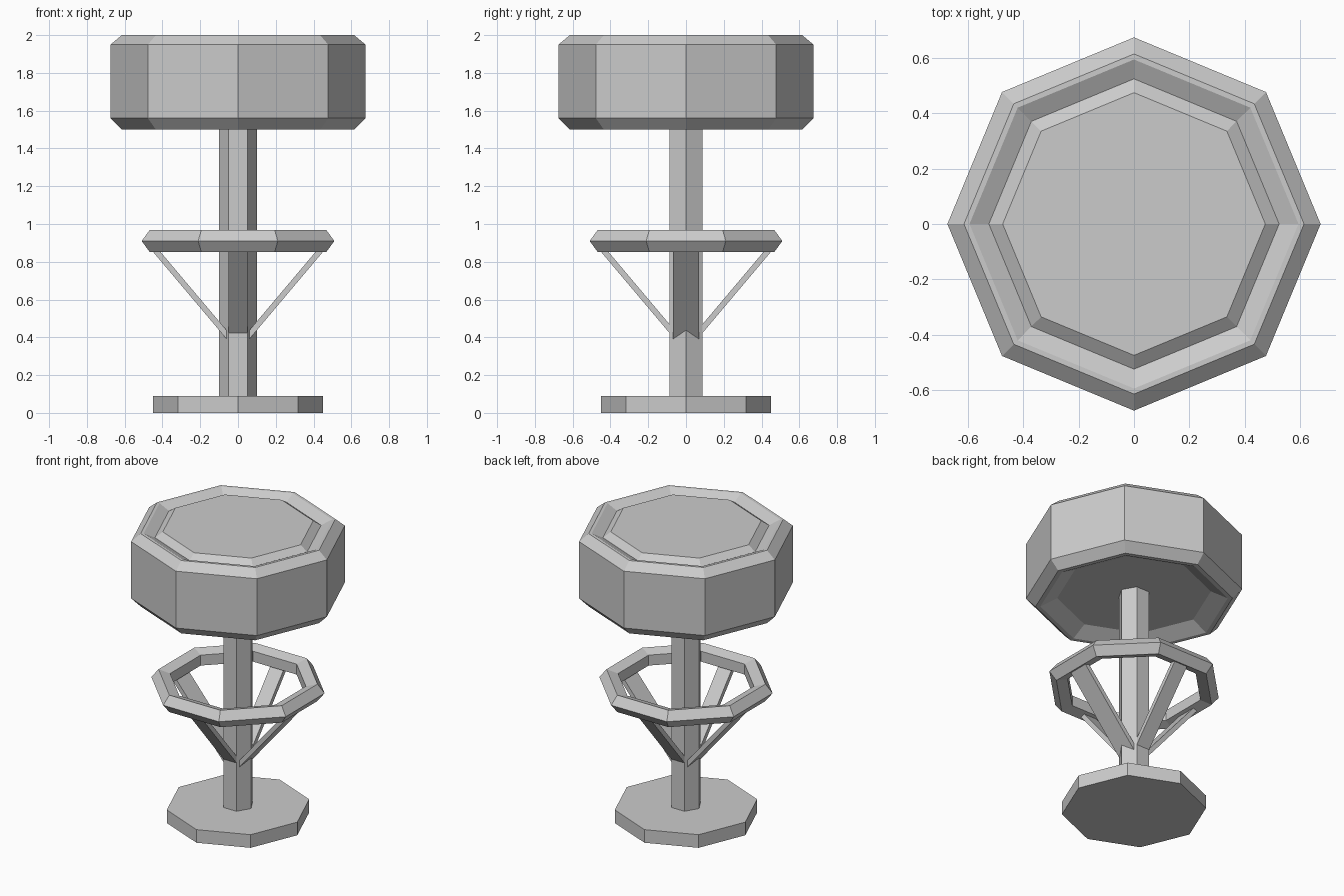
import bpy, bmesh
from math import pi, cos, sin, atan2, hypot

if "Cube" in bpy.data.objects:
    bpy.data.objects.remove(bpy.data.objects["Cube"])


def lathe(name, profile, sides, turn=0.0, closed=False):
    """Spin an (r, z) profile into a flat-faced object; cap the ends unless it is a closed loop."""
    bm = bmesh.new()
    rings = []
    for r, z in profile:
        rings.append([bm.verts.new((r * cos(turn + 2 * pi * k / sides),
                                    r * sin(turn + 2 * pi * k / sides), z))
                      for k in range(sides)])
    pairs = list(zip(rings, rings[1:]))
    if closed:
        pairs.append((rings[-1], rings[0]))
    else:
        bm.faces.new(rings[0])
        bm.faces.new(rings[-1])
    for a, b in pairs:
        for k in range(sides):
            j = (k + 1) % sides
            bm.faces.new((a[k], a[j], b[j], b[k]))
    bmesh.ops.recalc_face_normals(bm, faces=bm.faces)
    mesh = bpy.data.meshes.new(name)
    bm.to_mesh(mesh)
    bm.free()
    obj = bpy.data.objects.new(name, mesh)
    bpy.context.collection.objects.link(obj)
    return obj


def strut(name, angle, width, start=(0.04, 0.39), end=(0.445, 0.87), thick=0.03):
    """Flat bar running from the column up to the foot ring."""
    (r0, z0), (r1, z1) = start, end
    rm, zm = (r0 + r1) / 2, (z0 + z1) / 2
    bpy.ops.mesh.primitive_cube_add(
        size=1, location=(rm * cos(angle), rm * sin(angle), zm),
        rotation=(0, -atan2(z1 - z0, r1 - r0), angle))
    obj = bpy.context.object
    obj.name = name
    obj.scale = (hypot(r1 - r0, z1 - z0), width, thick)


# Base and column
lathe("base", [(0.45, 0), (0.45, 0.09)], 8)
lathe("column", [(0.1, 0.05), (0.1, 1.6)], 6)

# Padded seat: recessed underside, chamfered rim, groove, raised cushion
lathe("seat", [(0.48, 1.555), (0.585, 1.5), (0.615, 1.5), (0.675, 1.56),
               (0.675, 1.95), (0.615, 2.0), (0.595, 2.0), (0.525, 1.965),
               (0.475, 2.0)], 8)

# Foot ring: five-sided tube, flat sides facing front and right
tube = [((0.449 + 0.061 * cos(2 * pi * k / 5)) / cos(pi / 8),
         0.91 + 0.061 * sin(2 * pi * k / 5)) for k in range(5)]
lathe("foot_ring", tube, 8, pi / 8, closed=True)

# Four struts supporting the ring
for i, side in enumerate(("right", "back", "left", "front")):
    strut(side + "_strut", i * pi / 2, 0.10 if i % 2 else 0.14)
